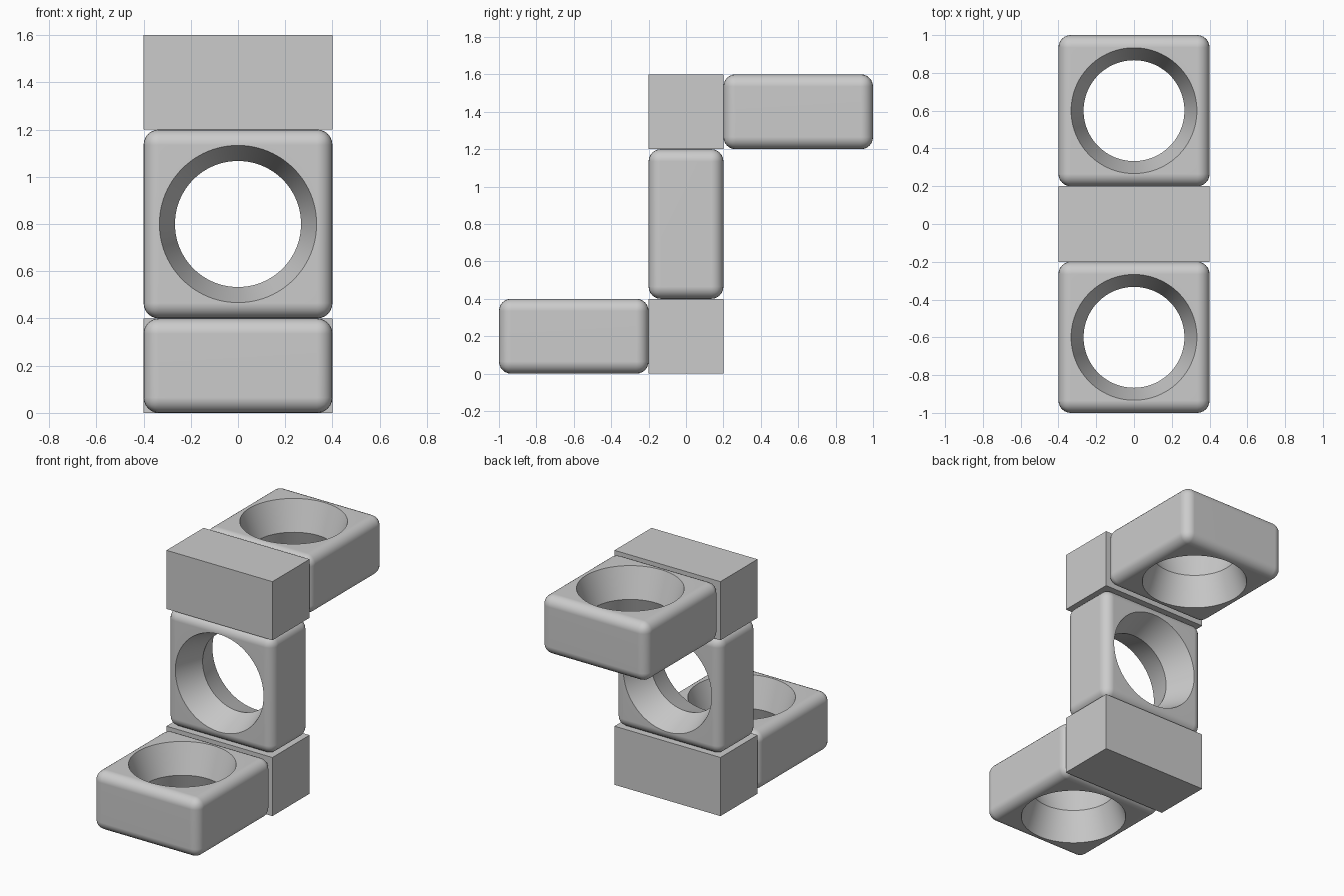
import bpy
import bmesh
import math
from mathutils import Matrix

default = bpy.data.objects.get("Cube")
if default:
    bpy.data.objects.remove(default, do_unlink=True)

# Single plain grey
grey = bpy.data.materials.new("plain grey")
grey.use_nodes = True
colour = (0.6, 0.6, 0.6, 1)
grey.diffuse_color = colour
grey.node_tree.nodes["Principled BSDF"].inputs["Base Color"].default_value = colour

WIDTH, DEPTH = 0.8, 0.4
RIM, WAIST = 0.333, 0.267
ROUND = 0.065


def add_object(name, bm):
    mesh = bpy.data.meshes.new(name)
    bm.to_mesh(mesh)
    bm.free()
    mesh.materials.append(grey)
    obj = bpy.data.objects.new(name, mesh)
    bpy.context.collection.objects.link(obj)
    return obj


def box(name, size, centre):
    bm = bmesh.new()
    bmesh.ops.create_cube(bm, size=1, matrix=Matrix.Diagonal((*size, 1)))
    obj = add_object(name, bm)
    obj.location = centre
    return obj


def hourglass():
    """Lathed cutter, narrow at mid depth and running past both faces."""
    reach = DEPTH / 2 + 0.05
    flare = WAIST + (RIM - WAIST) * reach / (DEPTH / 2)
    bm = bmesh.new()
    rings = []
    for z, r in ((-reach, flare), (0, WAIST), (reach, flare)):
        angles = [math.tau * i / 96 for i in range(96)]
        rings.append([bm.verts.new((r * math.cos(a), r * math.sin(a), z)) for a in angles])
    for low, high in zip(rings, rings[1:]):
        for i in range(len(low)):
            bm.faces.new((low[i - 1], low[i], high[i], high[i - 1]))
    bm.faces.new(rings[0][::-1])
    bm.faces.new(rings[-1])
    obj = add_object("hole_cutter", bm)
    obj.hide_render = True
    return obj


def holed_block(name, centre, tilt=0):
    obj = box(name, (WIDTH, WIDTH, DEPTH), (0, 0, 0))
    bevel = obj.modifiers.new("rounded edges", "BEVEL")
    bevel.width = ROUND
    bevel.segments = 6
    cutter = hourglass()
    cut = obj.modifiers.new("hole", "BOOLEAN")
    cut.operation = "DIFFERENCE"
    cut.solver = "EXACT"
    cut.object = cutter
    bpy.ops.object.select_all(action="DESELECT")
    obj.select_set(True)
    bpy.context.view_layer.objects.active = obj
    for modifier in (bevel.name, cut.name):
        bpy.ops.object.modifier_apply(modifier=modifier)
    bpy.data.objects.remove(cutter, do_unlink=True)
    bpy.ops.object.shade_smooth_by_angle(angle=math.radians(30))
    weighted = obj.modifiers.new("even shading", "WEIGHTED_NORMAL")
    weighted.keep_sharp = True
    obj.rotation_euler.x = tilt
    obj.location = centre
    return obj


# Rounded blocks with hourglass holes
holed_block("front_lower_block", (0, -0.6, 0.2))
holed_block("middle_block", (0, 0, 0.8), math.pi / 2)
holed_block("back_upper_block", (0, 0.6, 1.4))

# Plain connecting blocks
for name, z in (("lower_connector", 0.2), ("upper_connector", 1.4)):
    box(name, (WIDTH, DEPTH, DEPTH), (0, 0, z))
